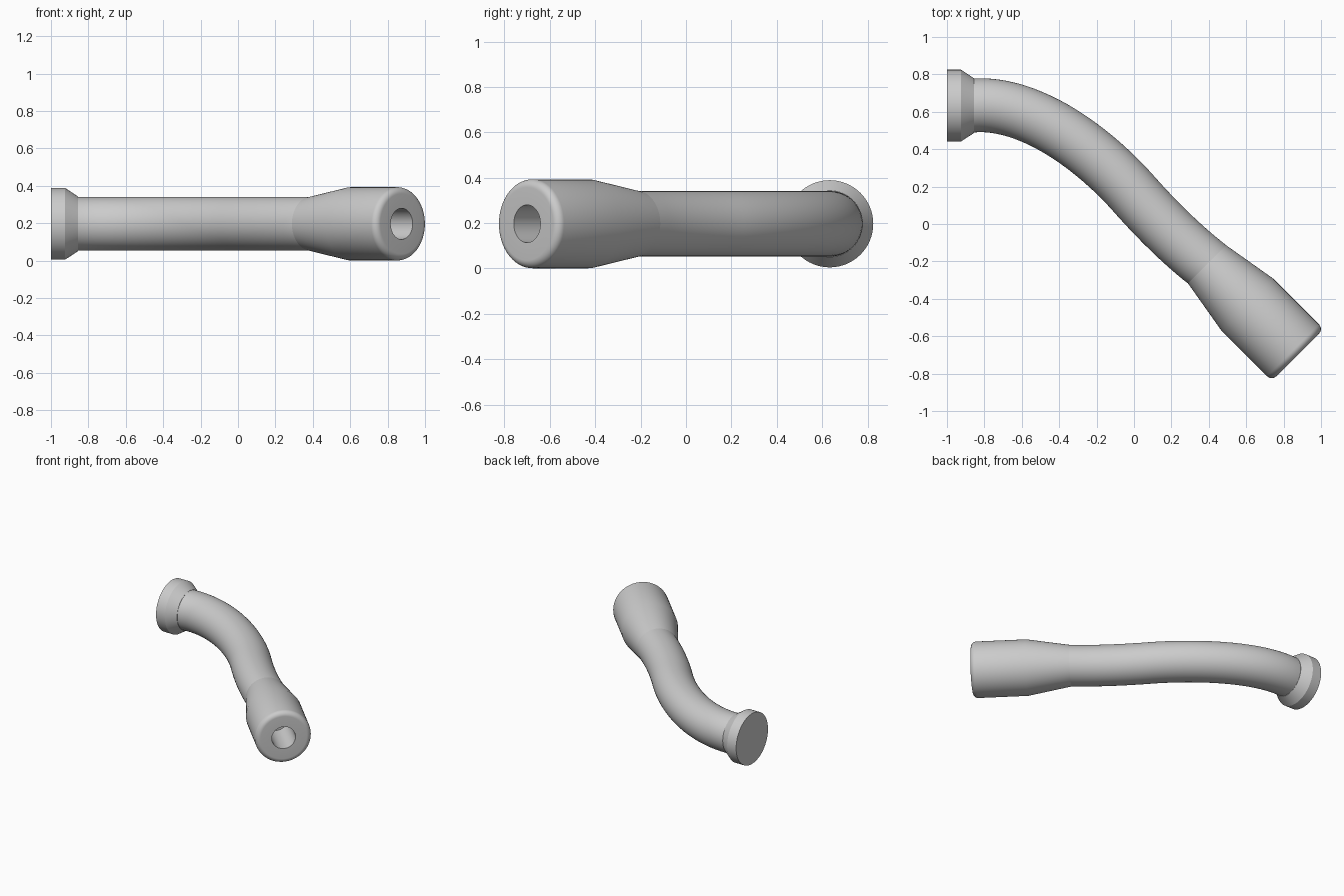
import bpy, bmesh, math
from mathutils import Vector, geometry

cube = bpy.data.objects.get("Cube")
if cube:
    bpy.data.objects.remove(cube, do_unlink=True)

SIDES = 64
AXIS_Z = 0.197
PIPE_R = 0.144

grey = bpy.data.materials.new("plain grey")
grey.use_nodes = True
GREY = (0.6, 0.6, 0.6, 1)
grey.diffuse_color = GREY
grey.node_tree.nodes["Principled BSDF"].inputs["Base Color"].default_value = GREY


def loft(name, rings, cap_start=False, cap_end=False):
    """Skin circles given as (centre, direction, radius)."""
    bm = bmesh.new()
    loops = []
    for centre, direction, radius in rings:
        d = direction.normalized()
        side = Vector((-d.y, d.x, 0))
        loop = []
        for i in range(SIDES):
            a = math.tau * i / SIDES
            offset = side * math.cos(a) + Vector((0, 0, math.sin(a)))
            loop.append(bm.verts.new(centre + offset * radius))
        loops.append(loop)
    for a, b in zip(loops, loops[1:]):
        for i in range(SIDES):
            j = (i + 1) % SIDES
            bm.faces.new((a[i], a[j], b[j], b[i]))
    if cap_start:
        bm.faces.new(loops[0][::-1])
    if cap_end:
        bm.faces.new(loops[-1])
    mesh = bpy.data.meshes.new(name)
    bm.to_mesh(mesh)
    bm.free()
    mesh.materials.append(grey)
    obj = bpy.data.objects.new(name, mesh)
    bpy.context.collection.objects.link(obj)
    bpy.ops.object.select_all(action='DESELECT')
    obj.select_set(True)
    bpy.context.view_layer.objects.active = obj
    bpy.ops.object.shade_smooth_by_angle(angle=math.radians(30))
    return obj


def lathe(name, start, direction, profile, **caps):
    """Turn (distance, radius) points about a straight axis."""
    return loft(name, [(start + direction * t, direction, r) for t, r in profile], **caps)


def point(x, y):
    return Vector((x, y, AXIS_Z))


# Flange with tapered collar
lathe("flange", point(-1, 0.633), Vector((1, 0, 0)),
      [(0, 0.192), (0.075, 0.192), (0.145, 0.146)], cap_start=True, cap_end=True)

# Curved pipe: two bezier spans through the middle of the bend
start, middle, end = point(-0.87, 0.633), point(0, 0.16), point(0.39, -0.215)
slope = Vector((0.66, -0.75, 0))
nozzle_dir = Vector((1, -1, 0)).normalized()
first = geometry.interpolate_bezier(start, start + Vector((0.32, 0.03, 0)),
                                    middle - slope * 0.3, middle, 25)
second = geometry.interpolate_bezier(middle, middle + slope * 0.17,
                                     end - Vector((0.13, -0.1, 0)), end, 15)
path = first + second[1:]
rings = []
for i, p in enumerate(path):
    tangent = path[min(i + 1, len(path) - 1)] - path[max(i - 1, 0)]
    rings.append((p, nozzle_dir if i == len(path) - 1 else tangent, PIPE_R))
loft("curved_pipe", rings)

# Nozzle: cone, barrel, rounded rim, flat face and blind bore
cone_end, length, barrel_r, rim, bore_r = 0.304, 0.686, 0.196, 0.035, 0.083
profile = [(0, PIPE_R), (cone_end, barrel_r)]
for k in range(9):
    a = math.pi / 2 * k / 8
    profile.append((length - rim + rim * math.sin(a),
                    barrel_r - rim + rim * math.cos(a)))
profile += [(length, bore_r), (length - 0.3, bore_r)]
lathe("nozzle", end, nozzle_dir, profile, cap_end=True)
